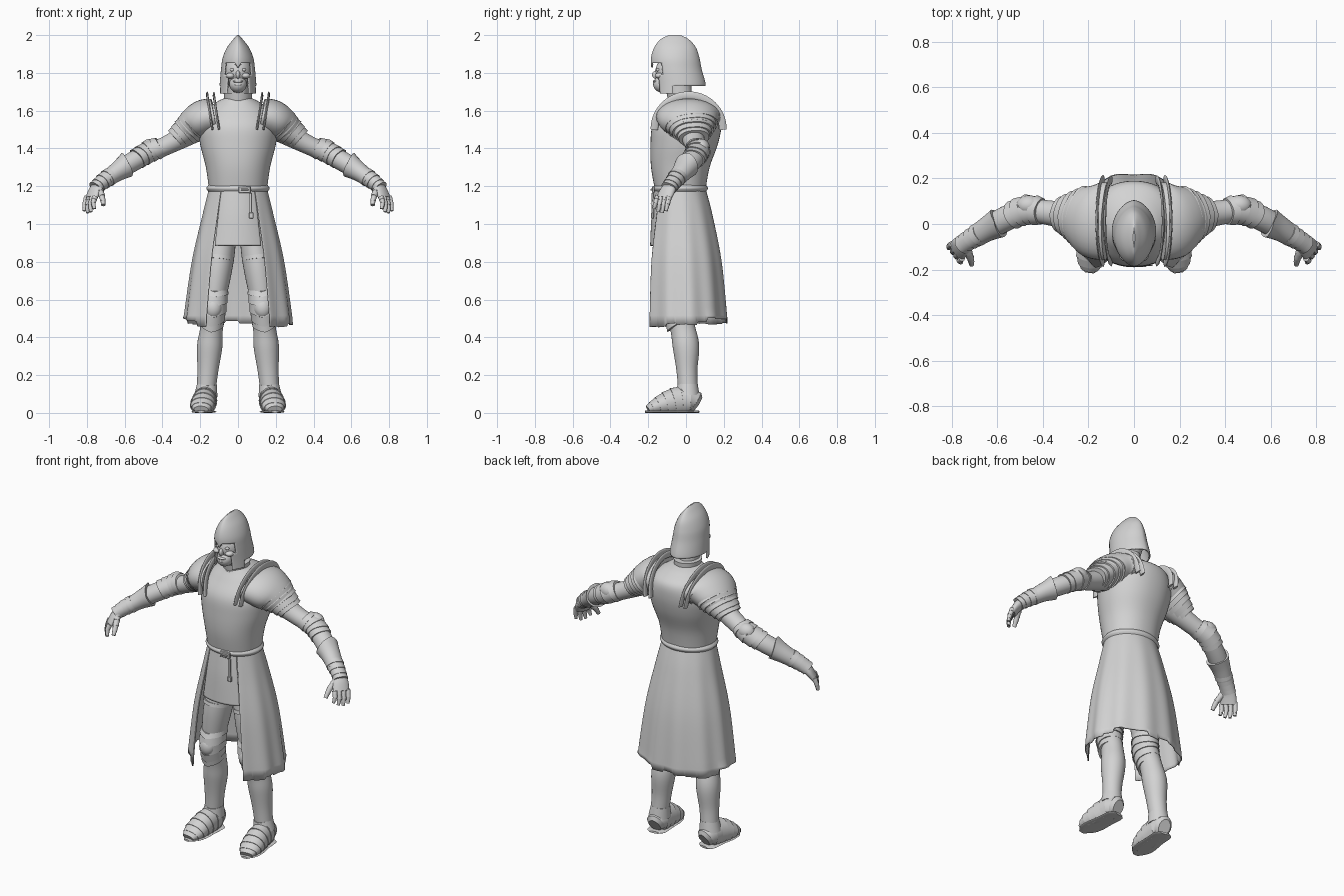
import bpy, bmesh, math, random
from mathutils import Vector, Matrix

random.seed(4)
X, Y, Z = Vector((1, 0, 0)), Vector((0, 1, 0)), Vector((0, 0, 1))
if "Cube" in bpy.data.objects:
    bpy.data.objects.remove(bpy.data.objects["Cube"])

grey = bpy.data.materials.new("plain_grey")
grey.use_nodes = True
grey.diffuse_color = (0.65, 0.65, 0.65, 1)
grey.node_tree.nodes["Principled BSDF"].inputs["Base Color"].default_value = (0.65, 0.65, 0.65, 1)


def finish(name, bm, mirror=False, thick=0):
    bmesh.ops.recalc_face_normals(bm, faces=bm.faces)
    mesh = bpy.data.meshes.new(name)
    bm.to_mesh(mesh)
    bm.free()
    obj = bpy.data.objects.new(name, mesh)
    bpy.context.collection.objects.link(obj)
    mesh.materials.append(grey)
    bpy.ops.object.select_all(action='DESELECT')
    obj.select_set(True)
    bpy.context.view_layer.objects.active = obj
    bpy.ops.object.shade_smooth_by_angle(angle=math.radians(35))
    if thick:
        obj.modifiers.new("thickness", 'SOLIDIFY').thickness = thick
    if mirror:
        obj.modifiers.new("other_side", 'MIRROR')


def along(stations, u):
    """Smooth curve through stations of (x, y, z, radius_a, radius_b)."""
    last = len(stations) - 1
    u = min(max(u, 0), 1) * last
    i = min(int(u), last - 1)
    f = u - i
    p = [stations[min(max(k, 0), last)] for k in (i - 1, i, i + 1, i + 2)]
    return [b + f / 2 * (c - a + f * (2 * a - 5 * b + 4 * c - d + f * (3 * (b - c) + d - a)))
            for a, b, c, d in zip(*p)]


def limb(name, stations, steps=16, ref=X, mirror=False, axis=None, lames=0, flare=0.08,
         droop=0, power=1, floor=False, skip=None, sides=32, thick=0):
    """Oval tube along the stations; lames makes overlapping plates, droop points them."""
    if lames:
        samples = [((i + k) / lames, 1 + k * flare) for i in range(lames) for k in (0, 1)]
    else:
        samples = [(i / steps, 1) for i in range(steps + 1)]
    bm = bmesh.new()
    rings = []
    for u, scale in samples:
        s = along(stations, u)
        ahead, behind = along(stations, u + 0.01), along(stations, u - 0.01)
        t = axis or (Vector(ahead[:3]) - Vector(behind[:3])).normalized()
        side = (ref - t * ref.dot(t)).normalized()
        up = t.cross(side)
        ring = []
        for k in range(sides):
            a = math.tau * k / sides
            c, h = math.cos(a), math.sin(a)
            c = math.copysign(abs(c) ** power, c)
            point = Vector(s[:3]) + side * c * s[3] * scale + up * h * s[4] * scale
            point += t * droop * max(0, math.asin(h) / math.pi * 2)
            if floor:
                point.z = max(point.z, 0)
            ring.append(bm.verts.new(point))
        rings.append(ring)
    for low, high in zip(rings, rings[1:]):
        for k in range(sides):
            n = (k + 1) % sides
            turn = abs((k + 0.5) / sides - 0.75) * math.tau
            turn = min(turn, math.tau - turn)
            if not (skip and skip(turn, (low[k].co.z + high[k].co.z) / 2)):
                bm.faces.new((low[k], low[n], high[n], high[k]))
    if not skip:
        bm.faces.new(rings[0])
    bm.faces.new(rings[-1])
    finish(name, bm, mirror, thick)


def sheet(name, stations, start, end, fold=0, ragged=0, columns=160, rows=20):
    """Cloth hung round the body, from one angle to another (zero is the front)."""
    bm = bmesh.new()
    grid, hem = [], 0
    for c in range(columns + 1):
        a = start + (end - start) * c / columns
        if c % 8 == 0:
            hem = random.uniform(-ragged, ragged)
        line = []
        for r in range(rows + 1):
            u = r / rows
            x, y, z, rx, ry = along(stations, u)
            wave = 1 + fold * u * math.cos(11 * a)
            drop = hem - ragged * max(0, math.cos(a)) if r == rows else 0
            line.append(bm.verts.new((x + rx * wave * math.sin(a), y - ry * wave * math.cos(a), z + drop)))
        grid.append(line)
    for p, q in zip(grid, grid[1:]):
        for r in range(rows):
            bm.faces.new((p[r], p[r + 1], q[r + 1], q[r]))
    finish(name, bm, thick=0.006)


def ball(name, place, size, mirror=False):
    bm = bmesh.new()
    bmesh.ops.create_uvsphere(bm, u_segments=24, v_segments=16, radius=1,
                              matrix=Matrix.LocRotScale(Vector(place), None, Vector(size)))
    finish(name, bm, mirror)


def block(name, place, size):
    bm = bmesh.new()
    bmesh.ops.create_cube(bm, size=1, matrix=Matrix.LocRotScale(Vector(place), None, Vector(size)))
    bmesh.ops.bevel(bm, geom=bm.edges[:], offset=min(size) / 5, segments=1, affect='EDGES')
    finish(name, bm)


# Head and face
ball("head", (0, -.06, 1.805), (.074, .102, .095))
ball("jaw", (0, -.12, 1.74), (.046, .054, .046))
ball("cheekbone", (.04, -.138, 1.785), (.024, .026, .016), True)
ball("eye", (.03, -.146, 1.816), (.012, .012, .009), True)
ball("nose", (0, -.158, 1.79), (.012, .022, .022))
ball("upper_lip", (0, -.162, 1.755), (.028, .014, .008))
ball("lower_lip", (0, -.161, 1.738), (.024, .014, .008))
limb("neck", [(0, -.02, 1.56, .065, .07), (0, -.03, 1.66, .055, .065), (0, -.04, 1.76, .055, .065)], axis=Z)

# Helmet with open face: wide at the eyes, pointed brow, cheek guards below
def opening(turn, z):
    eyes = 1.79 < z < 1.85 - .03 * max(0, 1 - turn / .25) and turn < .92
    mouth = z <= 1.79 and turn < .68
    return eyes or mouth or (turn > 1.3 and z < 1.735)

limb("helmet", [(0, -.035, 1.69, .099, .135), (0, -.035, 1.74, .097, .139), (0, -.05, 1.82, .09, .133),
                (0, -.057, 1.88, .081, .128), (0, -.058, 1.935, .058, .11), (0, -.06, 1.978, .025, .074),
                (0, -.06, 2.0, .004, .03)],
     steps=48, axis=Z, power=1.2, sides=72, skip=opening, thick=.008)

# Breastplate and collar
limb("breastplate", [(0, -.03, 1.17, .152, .132), (0, -.03, 1.3, .17, .155), (0, -.01, 1.42, .2, .178),
                     (0, .005, 1.52, .21, .183), (0, .025, 1.6, .17, .155), (0, .01, 1.645, .115, .11),
                     (0, -.01, 1.665, .075, .08)],
     steps=30, axis=Z, power=.9, sides=48)
limb("collar", [(0, -.015, 1.61, .088, .092), (0, -.015, 1.65, .072, .08), (0, -.018, 1.69, .072, .08)],
     axis=Z, lames=2, flare=.05)

# Belt, buckle and hanging strap
limb("belt", [(0, -.03, 1.172, .157, .137), (0, -.03, 1.189, .168, .146), (0, -.03, 1.206, .157, .137)],
     steps=8, axis=Z, sides=48)
block("buckle", (.035, -.174, 1.182), (.065, .014, .034))
block("buckle_pin", (.035, -.183, 1.182), (.04, .01, .01))
block("belt_strap", (.066, -.176, 1.1), (.018, .012, .13))
block("strap_tip", (.07, -.178, 1.045), (.024, .014, .03))

# Long open skirt and front cloth
sheet("skirt", [(0, -.03, 1.19, .153, .133), (0, -.022, 1.05, .187, .163), (0, -.014, .8, .243, .205),
                (0, -.005, .485, .287, .227)], .62, math.tau - .62, fold=.022, ragged=.022)
sheet("front_cloth", [(0, -.03, 1.19, .15, .137), (0, -.022, 1.05, .18, .16), (0, -.02, .885, .212, .17)],
      -.62, .62, columns=24)

# Shoulder armour: standing ridges, dome and overlapping plates
for label, base, size in (("inner", .1, .18), ("outer", .135, .182)):
    arc = []
    for k in range(13):
        a = math.pi * k / 12
        lift = math.sin(a)
        arc.append((base + .028 * lift, .014 - size * math.cos(a), 1.5 + size * lift, .006, .02))
    limb(label + "_shoulder_ridge", arc, steps=36, mirror=True, sides=12)
limb("shoulder_dome", [(.12, .012, 1.57, .172, .095), (.175, .014, 1.56, .166, .1),
                       (.225, .026, 1.532, .142, .092), (.27, .036, 1.498, .11, .075)],
     ref=Y, mirror=True, droop=.008)
limb("shoulder_plates", [(.22, .027, 1.53, .138, .088), (.265, .035, 1.497, .108, .075),
                         (.322, .042, 1.455, .074, .056)],
     ref=Y, mirror=True, lames=5, flare=.09, droop=.016)

# Arms
limb("arm", [(.2, .015, 1.52, .08, .075), (.29, .035, 1.462, .062, .058), (.38, .05, 1.415, .054, .05),
             (.47, .06, 1.376, .052, .05), (.56, .025, 1.328, .055, .052), (.65, -.025, 1.272, .05, .046),
             (.74, -.082, 1.205, .036, .032)], steps=30, ref=Y, mirror=True)
limb("elbow_plates", [(.405, .055, 1.41, .058, .055), (.47, .063, 1.383, .062, .056),
                      (.53, .04, 1.348, .058, .053)],
     ref=Y, mirror=True, lames=4, flare=.09, droop=.015)
ball("elbow_cap", (.462, .082, 1.405), (.055, .044, .046), True)
limb("gauntlet_cuff", [(.7, -.057, 1.235, .047, .043), (.645, -.022, 1.275, .055, .052),
                       (.6, .002, 1.306, .066, .066)],
     ref=-Y, mirror=True, droop=.03, steps=10)
limb("wrist_plates", [(.67, -.038, 1.257, .05, .047), (.715, -.065, 1.225, .043, .041),
                      (.755, -.09, 1.192, .04, .035)],
     ref=Y, mirror=True, lames=4, flare=.09, droop=.008)

# Hands
across = Vector((-.55, -.8, 0))
limb("palm", [(.735, -.078, 1.208, .036, .03), (.758, -.098, 1.175, .046, .026),
              (.777, -.118, 1.135, .047, .02)], ref=across, mirror=True)
for i, label in enumerate(("little", "ring", "middle", "index")):
    x, y = .8 - .015 * i, -.088 - .021 * i
    reach = .054 + .018 * math.sin(i + .4)
    limb(label + "_finger", [(x, y, 1.145, .013, .014),
                             (x + .011, y - .01, 1.142 - reach * .6, .012, .012),
                             (x + .014 - .003 * i, y - .018, 1.13 - reach, .008, .008)],
         ref=across, mirror=True, lames=4, flare=.12, sides=12)
limb("thumb", [(.735, -.11, 1.185, .018, .018), (.719, -.148, 1.145, .015, .015),
               (.713, -.178, 1.1, .01, .01)], ref=Y, mirror=True, lames=4, flare=.12, sides=12)

# Legs
limb("leg", [(.085, -.02, 1.0, .07, .1), (.09, -.03, .88, .076, .095), (.108, -.045, .75, .075, .087),
             (.13, -.05, .58, .062, .068), (.14, -.018, .45, .06, .066), (.15, 0, .35, .067, .07),
             (.16, .005, .22, .055, .055), (.17, .012, .1, .05, .052)], steps=36, mirror=True)
limb("thigh_band", [(.1, -.04, .83, .079, .093), (.102, -.042, .81, .079, .093)], mirror=True, lames=1, flare=.02)
limb("knee_plates", [(.122, -.05, .665, .069, .076), (.13, -.056, .57, .068, .078),
                     (.14, -.035, .47, .06, .066)], mirror=True, lames=5, flare=.08, droop=.03)
ball("knee_cap", (.131, -.105, .555), (.046, .04, .055), True)
limb("ankle_plate", [(.164, .008, .155, .052, .054), (.17, .008, .09, .058, .06)],
     mirror=True, lames=1, flare=.06, droop=.012)

# Plated shoes and soles
limb("shoe", [(.166, .064, .045, .035, .045), (.17, .035, .064, .056, .064), (.175, -.03, .064, .06, .075),
              (.183, -.1, .05, .065, .062), (.19, -.16, .033, .06, .04), (.195, -.2, .018, .036, .02)],
     mirror=True, lames=8, flare=.06, droop=.006, floor=True)
limb("sole", [(.166, .067, .006, .03, .006), (.17, .04, .006, .055, .007), (.176, -.04, .006, .057, .007),
              (.184, -.12, .006, .063, .007), (.191, -.175, .006, .052, .007), (.196, -.215, .006, .02, .006)],
     mirror=True, floor=True)
